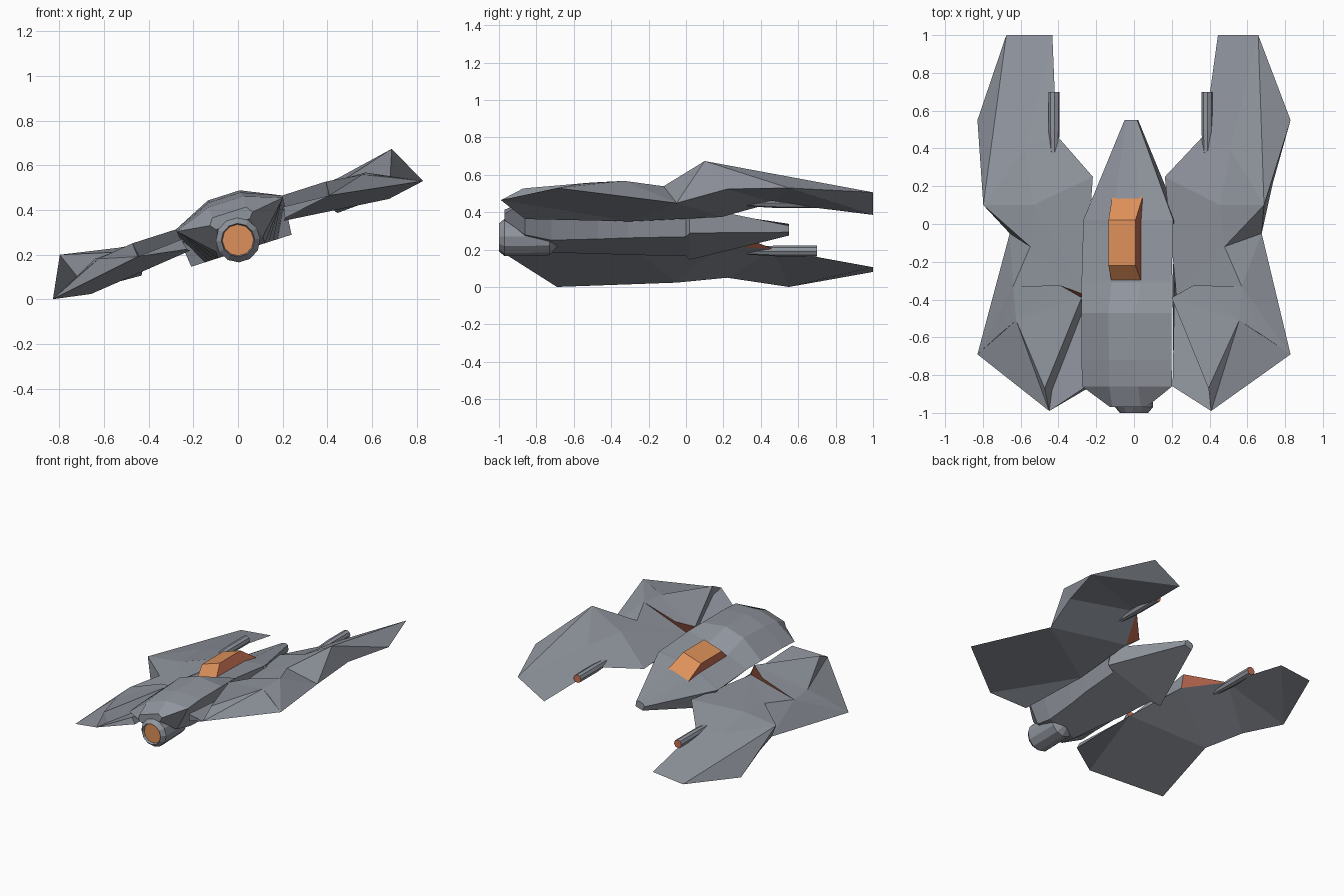
import bpy, bmesh, math
from mathutils import Matrix

cube = bpy.data.objects.get("Cube")
if cube:
    bpy.data.objects.remove(cube)


def material(name, rgb):
    m = bpy.data.materials.new(name)
    m.use_nodes = True
    m.diffuse_color = (*rgb, 1)
    m.node_tree.nodes["Principled BSDF"].inputs["Base Color"].default_value = (*rgb, 1)
    return m


MATS = [material("hull grey", (.28, .3, .34)),
        material("amber", (.72, .28, .1)),
        material("red orange", (.58, .16, .09))]
GREY, AMBER, RED = range(3)

# The whole craft is banked around its long axis
BANK = Matrix.Translation((0, 0, .265)) @ Matrix.Rotation(math.radians(-17.7), 4, 'Y')


def build(name, verts, faces, colour=lambda face, i: GREY):
    bm = bmesh.new()
    vs = [bm.verts.new(v) for v in verts]
    made = [bm.faces.new([vs[i] for i in f]) for f in faces]
    bmesh.ops.recalc_face_normals(bm, faces=bm.faces)
    bm.normal_update()
    for i, f in enumerate(made):
        f.material_index = colour(f, i)
    bm.transform(BANK)
    mesh = bpy.data.meshes.new(name)
    bm.to_mesh(mesh)
    bm.free()
    for m in MATS:
        mesh.materials.append(m)
    bpy.context.collection.objects.link(bpy.data.objects.new(name, mesh))


def loft(name, rings, colour=lambda face, i: GREY):
    n = len(rings[0])
    verts = [v for r in rings for v in r]
    faces = [(k * n + i, k * n + (i + 1) % n, (k + 1) * n + (i + 1) % n, (k + 1) * n + i)
             for k in range(len(rings) - 1) for i in range(n)]
    last = (len(rings) - 1) * n
    faces += [tuple(range(n)), tuple(range(last, last + n))]
    build(name, verts, faces, colour)


def tube(name, centre, profile, sides, colour):
    """Round part along y from (y, radius) pairs; the first cap takes the colour."""
    turns = [2 * math.pi * (i + .5) / sides for i in range(sides)]
    rings = [[(centre[0] + r * math.cos(a), y, centre[1] + r * math.sin(a)) for a in turns]
             for y, r in profile]
    cap = (len(profile) - 1) * sides
    loft(name, rings, lambda f, i: colour if i == cap else GREY)


# Fuselage: y, then half width and height of the top, shoulder and belly edges;
# the belly steps in behind the arrowhead nose
STATIONS = [
    (-.97, .08, .13, .1, .1, .08, .075),
    (-.86, .08, .18, .25, .12, .11, -.02),
    (-.72, .075, .2, .25, .13, .11, -.05),
    (-.47, .075, .21, .25, .13, .13, -.05),
    (-.31, .08, .14, .25, .13, .15, -.05),
    (0, .08, .135, .25, .1, .17, -.05),
    (.02, .08, .135, .25, .1, .236, -.05),
    (.55, .02, .07, .035, .055, .03, .02),
]
rings = []
for y, tu, tw, su, sw, bu, bw in STATIONS:
    half = [(tu, tw), (su, sw), (bu, bw)]
    rings.append([(u, y, w) for u, w in half] + [(-u, y, w) for u, w in reversed(half)])
loft("fuselage", rings)

# Canopy: tapered block, redder on its two sides
base = [(-.085, -.33), (.085, -.33), (.085, .15), (-.085, .15)]
top = [(-.075, -.22), (.075, -.22), (.075, .02), (-.075, .02)]
loft("canopy", [[(u, y, .11) for u, y in base], [(u, y, .21) for u, y in top]],
     lambda f, i: RED if abs(f.normal.x) > .7 else AMBER)

# Engine with a glowing nozzle
tube("engine", (0, 0), [(-.98, .07), (-1, .075), (-.97, .1), (-.73, .095), (-.68, .04)], 12, AMBER)

# Wing corner points for the left side: span, length, height
P = dict(
    prong_in=(.46, 1, -.02), prong_out=(.7, 1, .03), tip=(.87, .55, 0),
    peak=(.78, .1, .18), crease=(.57, .4, .11), lead=(.41, .47, .065),
    mid=(.52, .1, .13), notch=(.54, -.12, .115), hollow=(.78, .22, .023),
    waist=(.7, -.05, -.03),
    root=(.2, .25, .09), root_low=(.25, .19, .035), belly=(.22, -.3, .02),
    saddle=(.25, -.39, .13), sill=(.37, -.325, .125), step_low=(.255, -.375, .06),
    saddle_low=(.24, -.39, .05),
    brow=(.635, -.33, .115), ridge=(.62, -.51, .11), ridge_out=(.72, -.58, .07),
    spike=(.455, -.87, .13), spike_low=(.437, -.88, .06),
    aft_tip=(.87, -.69, 0), aft=(.45, -.99, .066),
    tail=(.24, -.86, .08), tail_low=(.23, -.86, .03),
)
# Wing panels, each named by its corners
GLOWING = ["root lead root_low", "saddle sill brow step_low"]
BLADE_TOP = [
    "prong_in prong_out crease", "prong_in crease lead", "prong_out peak crease",
    "prong_out tip peak", "lead crease mid root", "crease peak mid",
    "root mid step_low", "mid notch step_low", "notch brow step_low",
    "peak notch mid", "peak waist notch", "peak hollow waist", "peak tip hollow",
]
REAR_TOP = [
    "notch waist brow", "brow waist aft_tip",
    "brow aft_tip ridge_out", "brow ridge_out ridge", "saddle sill ridge",
    "sill brow ridge", "saddle ridge spike", "ridge ridge_out aft_tip",
    "ridge aft_tip aft", "ridge aft spike", "saddle spike spike_low saddle_low",
    "spike aft spike_low", "saddle_low spike_low aft tail",
]
UNDERSIDE = [
    "prong_in tip prong_out", "prong_in lead tip", "lead hollow tip",
    "lead root_low waist hollow", "root_low belly waist", "waist belly aft aft_tip",
    "belly tail_low aft", "tail aft tail_low",
]
ROOT = ["root step_low saddle saddle_low tail tail_low belly root_low"]
corners = list(P)
panels = [[corners.index(c) for c in row.split()]
          for row in GLOWING + BLADE_TOP + REAR_TOP + UNDERSIDE + ROOT]

# Wings and guns on both sides
for side, sign in (("left", 1), ("right", -1)):
    build(side + "_wing", [(u * sign, y, w) for u, y, w in P.values()], panels,
          lambda f, i: RED if i < len(GLOWING) else GREY)
    tube(side + "_gun", (.425 * sign, .06), [(.7, .03), (.5, .03), (.2, .012)], 8, RED)
